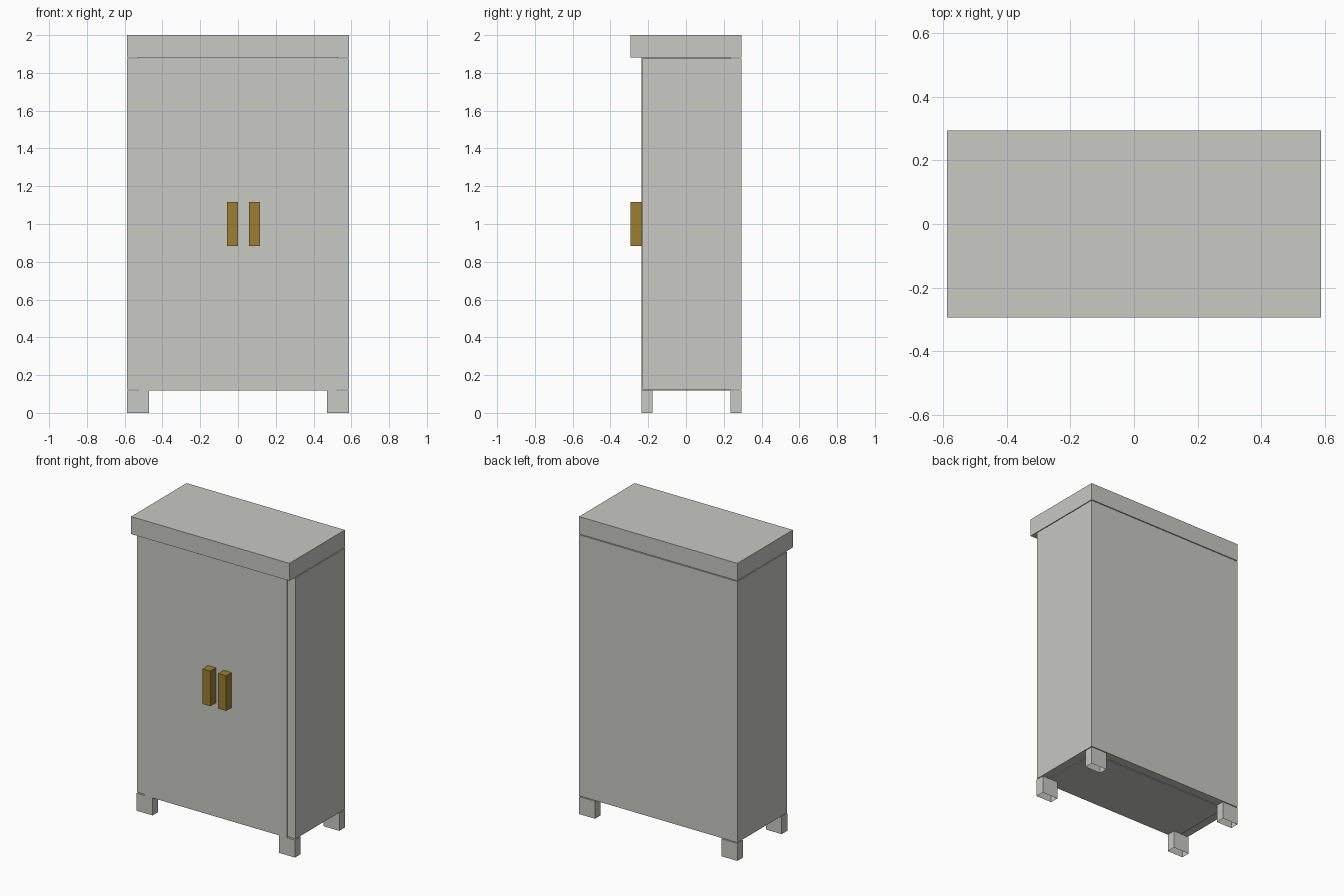
import bpy, bmesh

if "Cube" in bpy.data.objects:
    bpy.data.objects.remove(bpy.data.objects["Cube"])

U = 2 / 34      # building unit of the blocky cabinet
GAP = 0.005     # thin seam around the outer casing


def material(name, rgb):
    m = bpy.data.materials.new(name)
    m.diffuse_color = (*rgb, 1)
    m.use_nodes = True
    m.node_tree.nodes["Principled BSDF"].inputs["Base Color"].default_value = m.diffuse_color
    return m


grey = material("pale grey", (0.58, 0.585, 0.552))
gold = material("dull gold", (0.335, 0.21, 0.034))


def box(name, lo, hi, mat, open_bottom=False):
    """Axis-aligned box between two corners."""
    bm = bmesh.new()
    bmesh.ops.create_cube(bm, size=1)
    for v in bm.verts:
        v.co = [(a + b) / 2 + c * (b - a) for a, b, c in zip(lo, hi, v.co)]
    if open_bottom:
        bm.normal_update()
        down = [f for f in bm.faces if f.normal.z < -0.9]
        bmesh.ops.delete(bm, geom=down, context='FACES_ONLY')
    me = bpy.data.meshes.new(name)
    bm.to_mesh(me)
    bm.free()
    me.materials.append(mat)
    ob = bpy.data.objects.new(name, me)
    bpy.context.collection.objects.link(ob)
    return ob


# outer casing: sides and back
box("casing", (-10 * U, -4 * U + GAP, 2 * U + GAP),
    (10 * U, 5 * U, 32 * U - GAP), grey)

# door block, slightly proud of the casing at front, top and bottom
box("doors", (-9 * U, -4 * U, 2 * U), (9 * U, 4 * U, 32 * U), grey)

# overhanging top
box("cornice", (-10 * U, -5 * U, 32 * U), (10 * U, 5 * U, 34 * U), grey)

# four hollow feet
for side, x in (("left", -10), ("right", 8)):
    for end, y in (("front", -4), ("back", 4)):
        box(f"{end}_{side}_leg", (x * U, y * U, 0),
            ((x + 2) * U, (y + 1) * U, 2 * U), grey, open_bottom=True)

# two door handles
for side, x in (("left", -1), ("right", 1)):
    box(f"{side}_handle", (x * U, -5 * U, 15 * U),
        ((x + 1) * U, -4 * U, 19 * U), gold)
